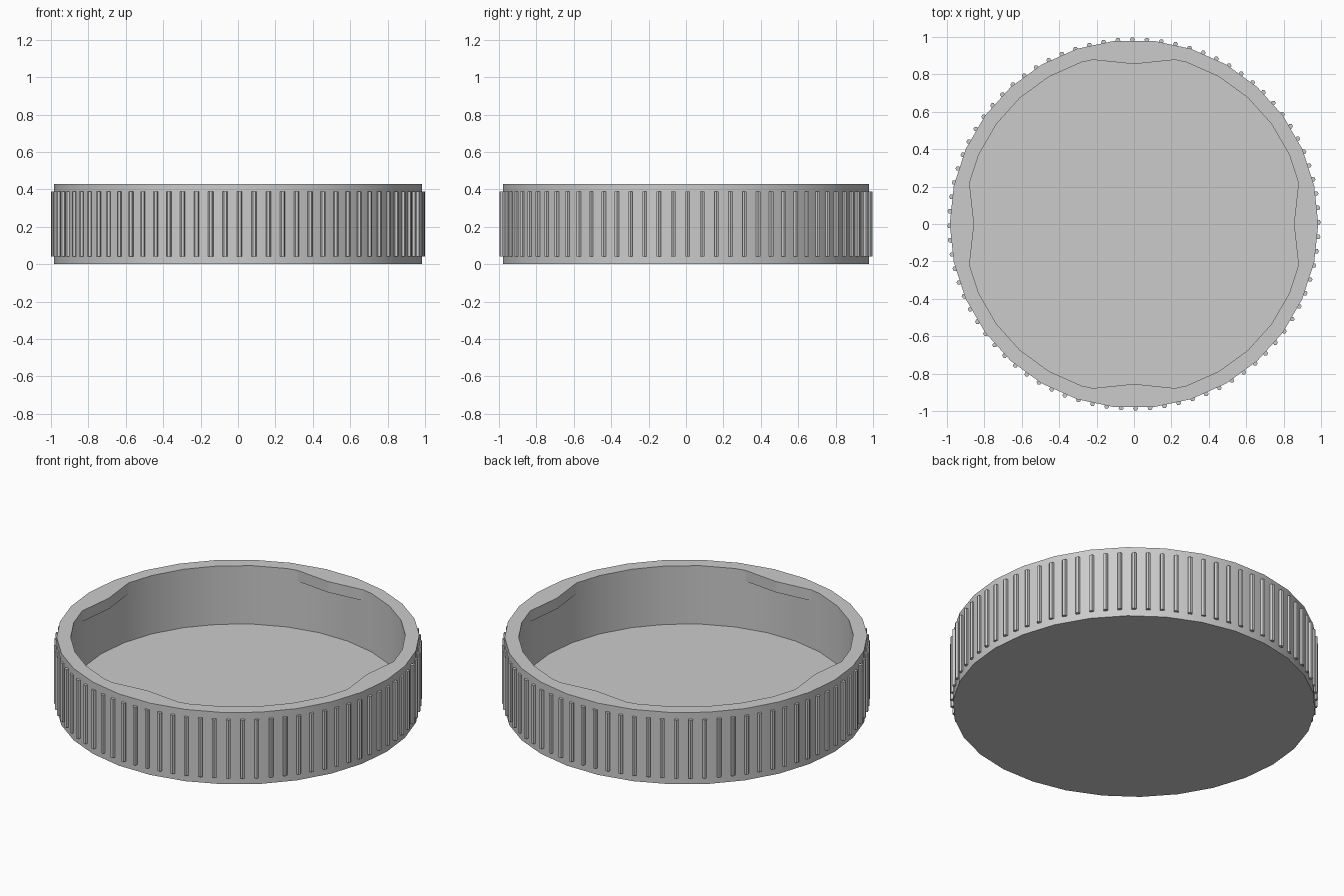
import bpy, bmesh, math

cube = bpy.data.objects.get("Cube")
if cube:
    bpy.data.objects.remove(cube, do_unlink=True)

SIDES = 30
STEP = 360 / SIDES
HEIGHT = 0.43
OUTER, INNER, FLOOR = 0.985, 0.909, 0.08
RIBS = 80

grey = bpy.data.materials.new("plain grey")
grey.use_nodes = True
grey.diffuse_color = (0.6, 0.6, 0.6, 1)
grey.node_tree.nodes["Principled BSDF"].inputs["Base Color"].default_value = grey.diffuse_color


def polar(radius, degrees):
    a = math.radians(degrees)
    return radius * math.cos(a), radius * math.sin(a)


def wall_point(degrees):
    """Point on the faceted inner wall at the given angle."""
    half = STEP / 2
    off = degrees % STEP - half
    radius = INNER * math.cos(math.radians(half)) / math.cos(math.radians(off))
    return polar(radius, degrees)


def add_prism(bm, outline, bottom, top):
    low = [bm.verts.new((x, y, bottom)) for x, y in outline]
    high = [bm.verts.new((x, y, top)) for x, y in outline]
    bm.faces.new(low[::-1])
    bm.faces.new(high)
    n = len(outline)
    for i in range(n):
        j = (i + 1) % n
        bm.faces.new((low[i], low[j], high[j], high[i]))


def finish(name, bm, smooth=False):
    bmesh.ops.recalc_face_normals(bm, faces=bm.faces)
    mesh = bpy.data.meshes.new(name)
    bm.to_mesh(mesh)
    bm.free()
    mesh.materials.append(grey)
    obj = bpy.data.objects.new(name, mesh)
    bpy.context.collection.objects.link(obj)
    if smooth:
        bpy.ops.object.select_all(action="DESELECT")
        obj.select_set(True)
        bpy.context.view_layer.objects.active = obj
        bpy.ops.object.shade_smooth_by_angle(angle=math.radians(30))
    return obj


# Cap body: loops run from the underside, over the rim, down to the inner floor
bm = bmesh.new()
profile = [(OUTER, 0), (OUTER, HEIGHT), (INNER, HEIGHT), (INNER, FLOOR)]
loops = [[bm.verts.new((*polar(r, i * STEP), z)) for i in range(SIDES)]
         for r, z in profile]
for a, b in zip(loops, loops[1:]):
    for i in range(SIDES):
        j = (i + 1) % SIDES
        bm.faces.new((a[i], a[j], b[j], b[i]))
bm.faces.new(loops[0][::-1])
bm.faces.new(loops[-1])
finish("cap_body", bm, smooth=True)

# Four retaining tabs under the rim, bulging inward
bm = bmesh.new()
SPAN = 14
for centre in range(0, 360, 90):
    start, end = centre - SPAN, centre + SPAN
    corners = [k * STEP for k in range(-2, SIDES) if start < k * STEP < end]
    outline = [wall_point(d) for d in [start, *corners, end]]
    outline.append(polar(0.855, centre))
    add_prism(bm, outline, HEIGHT - 0.065, HEIGHT)
finish("retaining_tabs", bm)

# Grip ribs around the outside
bm = bmesh.new()
for i in range(RIBS):
    cx, cy = polar(0.9865, 0.5 + i * 360 / RIBS)
    outline = []
    for k in range(6):
        dx, dy = polar(0.0135, k * 60)
        outline.append((cx + dx, cy + dy))
    add_prism(bm, outline, 0.04, 0.39)
finish("grip_ribs", bm)
